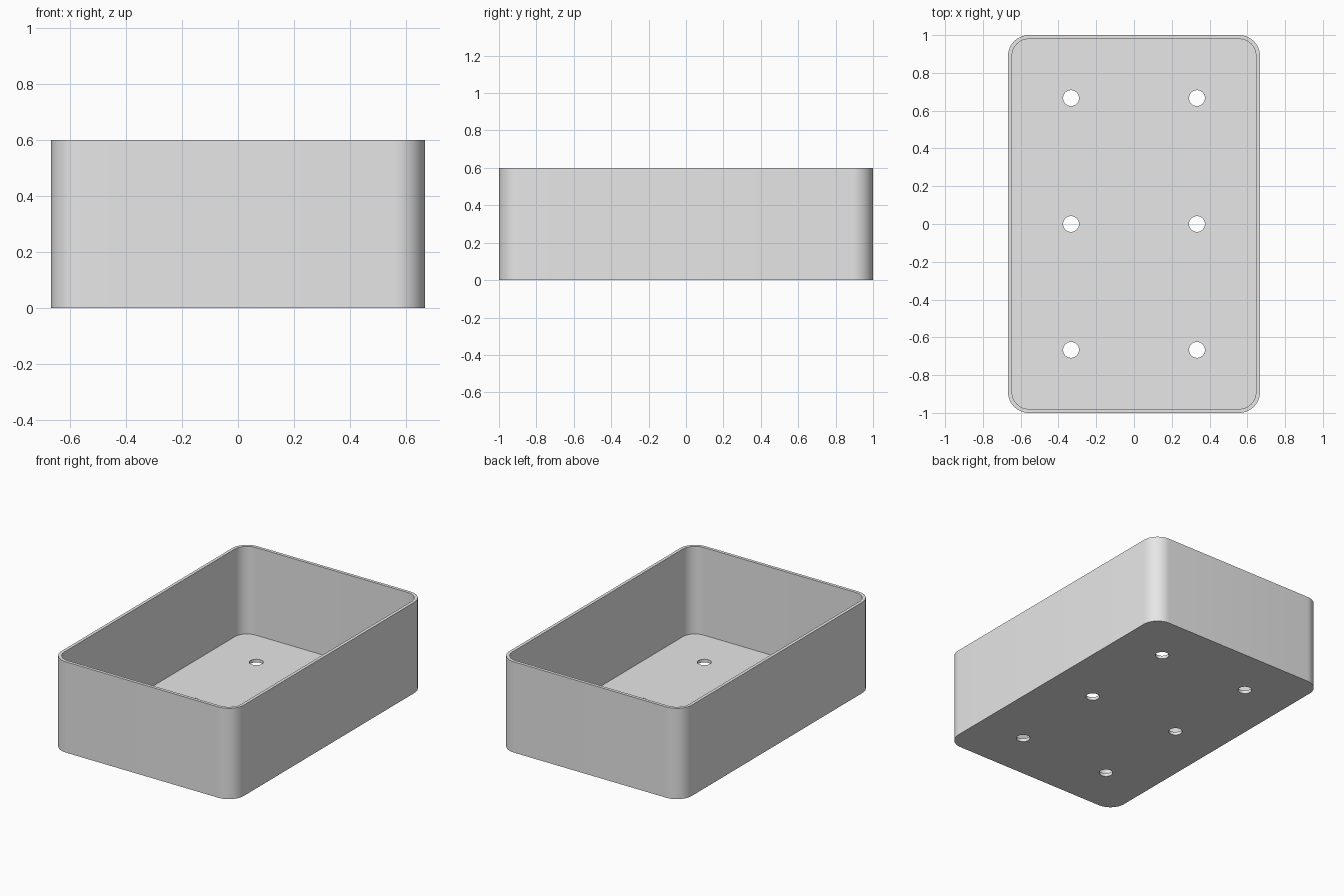
import bpy
import bmesh
from math import sin, cos, pi, radians

if "Cube" in bpy.data.objects:
    bpy.data.objects.remove(bpy.data.objects["Cube"])

HALF_X, HALF_Y, HEIGHT = 2 / 3, 1.0, 0.6
WALL, CORNER, HOLE = 0.021, 0.11, 0.042

grey = bpy.data.materials.new("light grey")
grey.use_nodes = True
grey.diffuse_color = (0.8, 0.8, 0.8, 1)
grey.node_tree.nodes["Principled BSDF"].inputs["Base Color"].default_value = (0.8, 0.8, 0.8, 1)


def rounded_outline(hx, hy, r, steps=12):
    """Counter-clockwise rounded rectangle; a circle when hx = hy = r."""
    points = []
    for quarter, (sx, sy) in enumerate([(1, 1), (-1, 1), (-1, -1), (1, -1)]):
        for i in range(steps + 1):
            a = (quarter + i / steps) * pi / 2
            points.append((sx * (hx - r) + r * cos(a), sy * (hy - r) + r * sin(a)))
    return points


def prism(name, outline, z0, z1, centre=(0, 0)):
    bm = bmesh.new()
    base = [bm.verts.new((x + centre[0], y + centre[1], z0)) for x, y in outline]
    bmesh.ops.remove_doubles(bm, verts=base, dist=1e-5)
    face = bm.faces.new(bm.verts)
    top = bmesh.ops.extrude_face_region(bm, geom=[face])["geom"]
    moved = [v for v in top if isinstance(v, bmesh.types.BMVert)]
    bmesh.ops.translate(bm, verts=moved, vec=(0, 0, z1 - z0))
    bmesh.ops.recalc_face_normals(bm, faces=bm.faces)
    mesh = bpy.data.meshes.new(name)
    bm.to_mesh(mesh)
    bm.free()
    mesh.materials.append(grey)
    obj = bpy.data.objects.new(name, mesh)
    bpy.context.collection.objects.link(obj)
    return obj


# Solid body with rounded vertical corners
tray = prism("tray", rounded_outline(HALF_X, HALF_Y, CORNER), 0, HEIGHT)

# Hollow interior and six drain holes
cutters = [prism("cavity_cutter",
                 rounded_outline(HALF_X - WALL, HALF_Y - WALL, CORNER - WALL),
                 WALL, HEIGHT + 0.1)]
for x in (-1 / 3, 1 / 3):
    for y in (-2 / 3, 0, 2 / 3):
        cutters.append(prism("drain_hole_cutter", rounded_outline(HOLE, HOLE, HOLE, 8),
                             -0.1, 0.1, (x, y)))

bpy.context.view_layer.objects.active = tray
tray.select_set(True)
for cutter in cutters:
    cutter.hide_render = True
    cut = tray.modifiers.new("cut", "BOOLEAN")
    cut.operation = "DIFFERENCE"
    cut.solver = "EXACT"
    cut.object = cutter
    bpy.ops.object.modifier_apply(modifier=cut.name)
    bpy.data.objects.remove(cutter)

bpy.ops.object.shade_smooth_by_angle(angle=radians(30))
